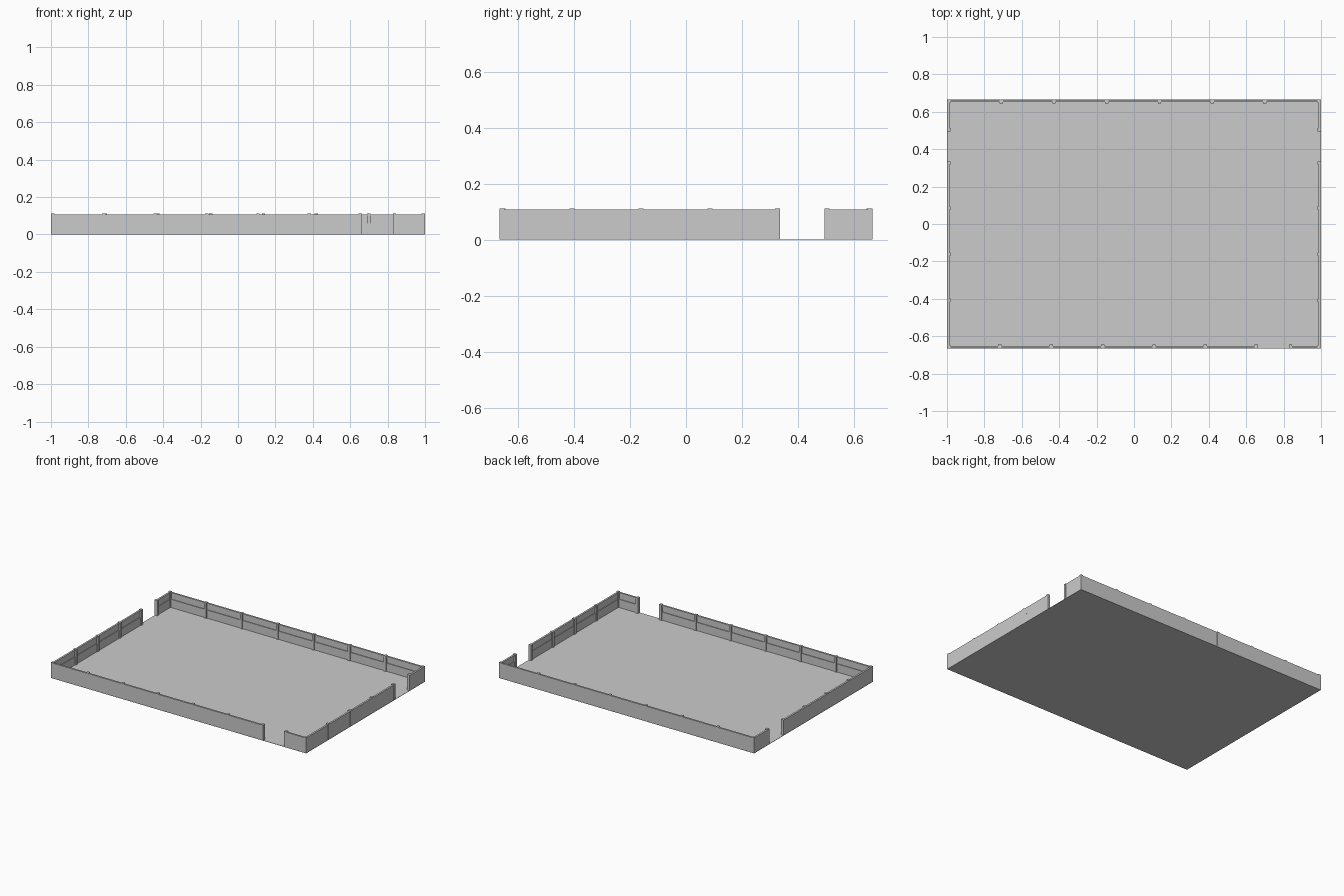
import bpy

if "Cube" in bpy.data.objects:
    bpy.data.objects.remove(bpy.data.objects["Cube"])

X, Y, H = 1.0, 0.665, 0.108      # half length, half depth, wall height
POST, POST_H = 0.018, 0.112


def box(name, x0, x1, y0, y1, z0, z1):
    bpy.ops.mesh.primitive_cube_add(size=1, location=((x0 + x1) / 2, (y0 + y1) / 2, (z0 + z1) / 2))
    ob = bpy.context.object
    ob.name = name
    ob.scale = (x1 - x0, y1 - y0, z1 - z0)
    bpy.ops.object.transform_apply(location=True, rotation=False, scale=True)
    return ob


def strip(name, side, a, b, d0, d1, z0, z1):
    """Box running a..b along one side, spanning depths d0..d1 inward from the outer edge."""
    if side in ("front", "back"):
        s = -1 if side == "front" else 1
        y = sorted((s * (Y - d0), s * (Y - d1)))
        return box(name, a, b, *y, z0, z1)
    s = -1 if side == "left" else 1
    x = sorted((s * (X - d0), s * (X - d1)))
    return box(name, *x, a, b, z0, z1)


def wall(side, a, b):
    # thick lower boarding, thin upper boarding, top rail
    strip(side + "_lower_wall", side, a, b, 0.001, 0.014, 0, 0.06)
    strip(side + "_upper_wall", side, a, b, 0.001, 0.009, 0.06, 0.102)
    strip(side + "_top_rail", side, a, b, 0.001, 0.014, 0.101, H)


def posts(side, centres):
    for c in centres:
        strip(side + "_post", side, c - POST / 2, c + POST / 2, 0, 0.02, 0, POST_H)


# floor slab
box("floor", -X, X, -Y, Y, 0, 0.002)

# back wall, unbroken
wall("back", -X + 0.001, X - 0.001)
posts("back", [-0.71, -0.428, -0.146, 0.136, 0.418, 0.70])

# front wall with entrance
wall("front", -X + 0.001, 0.663)
wall("front", 0.828, X - 0.001)
posts("front", [-0.718, -0.443, -0.168, 0.107, 0.381, 0.654, 0.837])

# side walls with entrances
for side in ("left", "right"):
    wall(side, -Y + 0.001, 0.334)
    wall(side, 0.496, Y - 0.001)
    posts(side, [-0.407, -0.161, 0.085, 0.326, 0.504])

# corner posts
for sx in (-1, 1):
    for sy in (-1, 1):
        xs = sorted((sx * X, sx * (X - POST)))
        ys = sorted((sy * Y, sy * (Y - POST)))
        box("corner_post", *xs, *ys, 0, POST_H)
